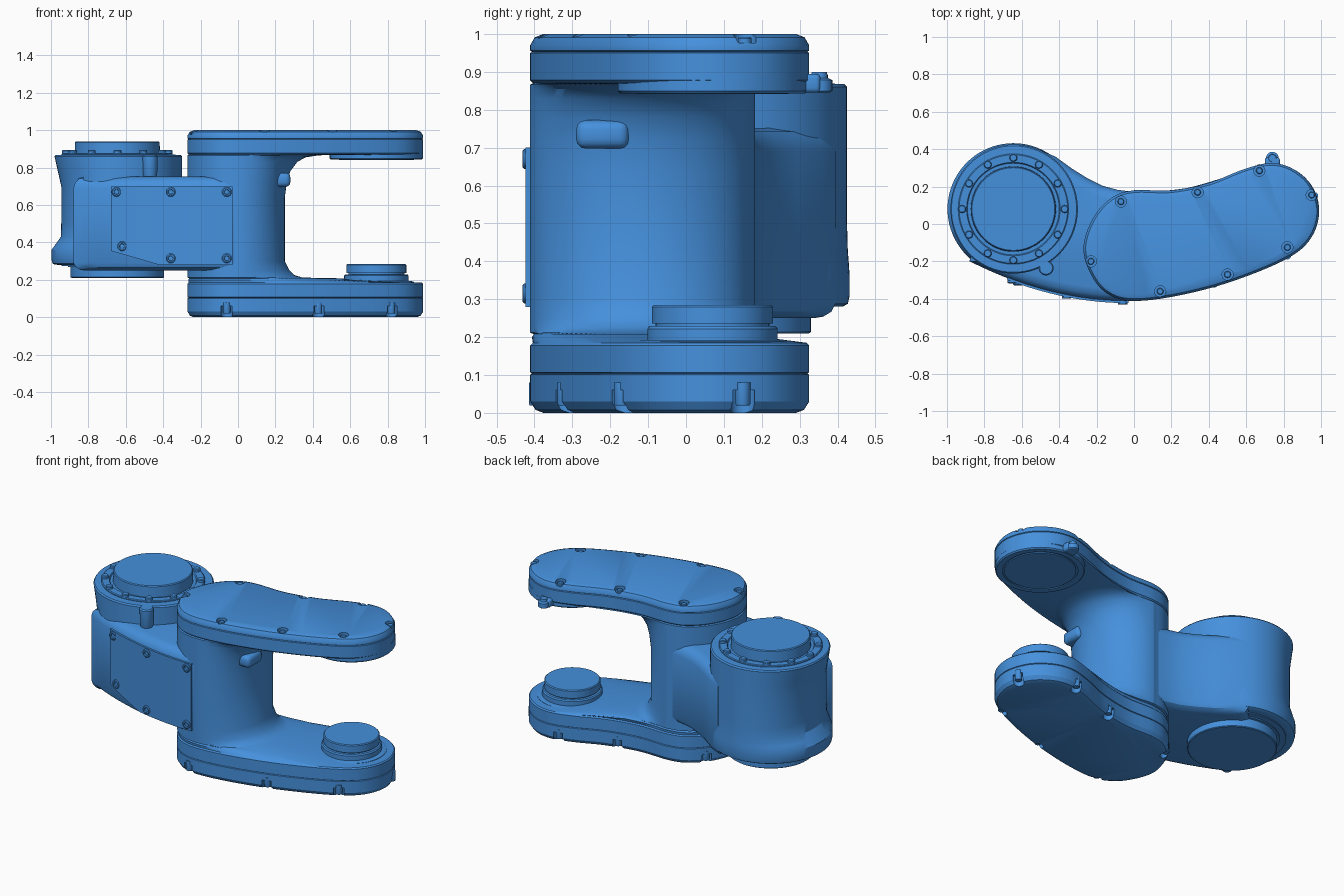
import bpy, bmesh, math
from mathutils import Vector

if "Cube" in bpy.data.objects:
    bpy.data.objects.remove(bpy.data.objects["Cube"])

blue = bpy.data.materials.new("blue_paint")
blue.diffuse_color = (0.06, 0.28, 0.72, 1)
blue.use_nodes = True
blue.node_tree.nodes["Principled BSDF"].inputs["Base Color"].default_value = blue.diffuse_color


def finish(name, bm):
    bmesh.ops.recalc_face_normals(bm, faces=bm.faces)
    me = bpy.data.meshes.new(name)
    bm.to_mesh(me)
    bm.free()
    ob = bpy.data.objects.new(name, me)
    bpy.context.collection.objects.link(ob)
    me.materials.append(blue)
    return ob


def smooth(ob, angle=32):
    bpy.ops.object.select_all(action='DESELECT')
    ob.select_set(True)
    bpy.context.view_layer.objects.active = ob
    bpy.ops.object.shade_smooth_by_angle(angle=math.radians(angle))
    return ob


def spline(pts, sub):
    """Closed Catmull-Rom curve through 2D points."""
    out, n = [], len(pts)
    for i in range(n):
        a, b, c, d = (Vector(pts[(i + k) % n]) for k in (-1, 0, 1, 2))
        for j in range(sub):
            t = j / sub
            out.append(0.5 * (2 * b + (c - a) * t + (2 * a - 5 * b + 4 * c - d) * t * t
                              + (3 * b - a - 3 * c + d) * t ** 3))
    return out


def inset(pts, d):
    """Move a counter-clockwise outline inwards."""
    n, out = len(pts), []
    for i in range(n):
        e = (pts[(i + 1) % n] - pts[i - 1]).normalized()
        out.append(pts[i] + Vector((-e.y, e.x)) * d)
    return out


def loft(name, rings):
    """Skin a list of closed 3D rings and cap both ends."""
    bm = bmesh.new()
    vs = [[bm.verts.new(p) for p in r] for r in rings]
    n = len(rings[0])
    for a, b in zip(vs, vs[1:]):
        for i in range(n):
            k = (i + 1) % n
            bm.faces.new((a[i], a[k], b[k], b[i]))
    bm.faces.new(vs[0][::-1])
    bm.faces.new(vs[-1])
    return finish(name, bm)


def lathe(name, x, y, prof, n=64, shape=lambda a, z: 0):
    rings = [[(x + (r + shape(a, z)) * math.cos(a), y + (r + shape(a, z)) * math.sin(a), z)
              for a in (2 * math.pi * i / n for i in range(n))] for r, z in prof]
    return smooth(loft(name, rings))


def rounded_box(name, loc, size, bevel):
    bm = bmesh.new()
    bmesh.ops.create_cube(bm, size=1)
    for v in bm.verts:
        v.co = Vector([v.co[i] * size[i] + loc[i] for i in range(3)])
    bmesh.ops.bevel(bm, geom=bm.edges[:], offset=bevel, segments=3, profile=0.5, affect='EDGES')
    return smooth(finish(name, bm))


# Fork: kidney plan at both ends, shrinking to an oval pillar in the middle
SUB = 8
kidney = spline([(-.27, -.12), (-.24, -.25), (-.16, -.36), (-.03, -.41), (.2, -.39), (.5, -.315),
                 (.8, -.195), (.94, -.085), (.99, .065), (.945, .21), (.84, .3), (.72, .325),
                 (.58, .29), (.4, .22), (.2, .18), (0, .18), (-.12, .14), (-.22, .03)], SUB)
pillar = []
for i, p in enumerate(kidney):
    if p.x <= 0:
        pillar.append(p.copy())
    else:
        u = min(p.x / .99, 1)
        side = -1 if i < 8 * SUB else 1
        pillar.append(Vector((.25 * u, -.115 + side * .297 * math.sqrt(1 - u * u))))

# height, amount of kidney, inset
levels = [(0, 1, .035), (.008, 1, .014), (.03, 1, 0), (.101, 1, 0), (.104, 1, .005), (.107, 1, 0),
          (.178, 1, 0), (.185, 1, .007), (.2, .5, .005), (.208, .42, .01), (.212, .13, 0),
          (.225, .07, 0), (.25, .035, 0), (.3, 0, 0), (.64, 0, 0), (.72, .015, 0), (.78, .04, 0),
          (.83, .09, 0), (.855, .15, 0), (.866, .25, 0), (.87, 1, .008), (.878, 1, 0), (.95, 1, 0),
          (.953, 1, .005), (.956, 1, 0), (.97, 1, 0), (.991, 1, .012), (1, 1, .035)]
rings = []
for z, t, d in levels:
    ring = inset([a.lerp(b, t) for a, b in zip(pillar, kidney)], d)
    rings.append([(p.x, p.y, z) for p in ring])
fork = loft("fork_body", rings)

# Screw pockets cut into both covers
top_screws = [(-.07, .12), (.34, .17), (.67, .285), (.95, .155), (.82, -.125), (.5, -.27),
              (.14, -.36), (-.23, -.2)]
low_screws = [(-.06, -.395), (.43, -.32), (.82, -.17), (.965, .15), (.67, .3), (.34, .185), (-.18, .06)]
bm = bmesh.new()
for pts, z0, z1, r in ((top_screws, .976, 1.05, .03), (low_screws, -.05, .06, .032)):
    for x, y in pts:
        v = bmesh.ops.create_cone(bm, cap_ends=True, segments=16, radius1=r, radius2=r,
                                  depth=z1 - z0)["verts"]
        bmesh.ops.translate(bm, verts=v, vec=(x, y, (z0 + z1) / 2))
cutter = finish("screw_pocket_cutter", bm)
cutter.hide_render = True
bpy.context.view_layer.objects.active = fork
mod = fork.modifiers.new("pockets", 'BOOLEAN')
mod.object, mod.operation, mod.solver = cutter, 'DIFFERENCE', 'EXACT'
bpy.ops.object.modifier_apply(modifier=mod.name)
bpy.data.objects.remove(cutter)
smooth(fork)
for x, y in top_screws:
    lathe("top_screw", x, y, [(.018, .96), (.018, .988), (.014, .992)], 12)
for x, y in low_screws:
    lathe("bottom_screw", x, y, [(.018, .02), (.02, .025), (.02, .08)], 12)


# Link body between pillar and joint housing
def front_y(x):
    return -.414 + .298 * (x + .03) ** 2


outline = [Vector((x, front_y(x))) for x in [-.88 + .06 * i for i in range(15)]]
outline += [Vector(p) for p in ((.08, -.39), (.12, -.1), (.08, .16), (0, .172), (-.09, .183), (-.17, .205),
                                (-.25, .245), (-.33, .295), (-.42, .36), (-.5, .395), (-.6, .3), (-.8, .1))]
link = [(.25, .06), (.254, .035), (.267, .012), (.29, 0), (.69, 0), (.72, .01), (.742, .03), (.752, .065)]
smooth(loft("link_body", [[(p.x, p.y, z) for p in inset(outline, d)] for z, d in link]))

# Access panel following the curved front, with a cut lower corner
cols = []
for i in range(21):
    x = -.68 + .65 * i / 20
    low = max(.28, .355 - (x + .68) * .29)
    y = front_y(x)
    cols.append([(x, y - .009, low), (x, y - .009, .70), (x, y + .03, .70), (x, y + .03, low)])
smooth(loft("access_panel", cols))
for x, z in ((-.65, .67), (-.36, .67), (-.06, .67), (-.06, .315), (-.36, .315), (-.62, .38)):
    y = front_y(x)
    bolt = [[(x + r * math.cos(a), y + dy, z + r * math.sin(a))
             for a in (math.tau * k / 16 for k in range(16))]
            for r, dy in ((.026, .02), (.026, -.014), (.021, -.018), (.014, -.018), (.012, -.01))]
    smooth(loft("panel_bolt", bolt))

# Joint housing with a flattened outer side
CX, CY = -.645, .08


def dent(a, z):
    w = max(0, min(1, (z - .36) / .07, (.9 - z) / .2))
    return -.045 * w * max(0, -math.cos(a)) ** 2


lathe("joint_housing", CX, CY, [(.3, .28), (.335, .281), (.347, .288), (.352, .31), (.352, .36),
      (.35, .39), (.347, .43), (.345, .5), (.345, .7), (.345, .77), (.345, .82), (.345, .86),
      (.338, .868), (.3, .869)], 80, dent)
lathe("top_flange", CX, CY, [(.295, .85), (.295, .874), (.29, .878), (.25, .878), (.245, .87),
      (.228, .87), (.226, .935), (.221, .94)])
lathe("bottom_hub", CX, CY, [(.245, .21), (.25, .214), (.25, .268), (.265, .268), (.265, .275),
      (.3, .275), (.3, .3)])
for k in range(12):
    a = math.tau * k / 12
    lathe("flange_bolt", CX + .274 * math.cos(a), CY + .274 * math.sin(a),
          [(.021, .86), (.021, .89), (.017, .895)], 12)
lathe("flange_lug", -.47, -.235, [(.03, .74), (.038, .76), (.04, .86), (.034, .868)], 24)

# Wrist pads at the fork tips
lathe("lower_pad", .74, .07, [(.172, .16), (.172, .222), (.166, .229), (.15, .229), (.15, .236),
      (.16, .236), (.16, .28), (.155, .285)])
lathe("lower_pad_rim", .74, .07, [(.2, .17), (.2, .189), (.19, .193), (.16, .193)])
lathe("upper_pad", .74, .07, [(.19, .842), (.2, .842), (.2, .848), (.21, .848), (.21, .843),
      (.243, .843), (.25, .85), (.25, .9)])

# Small lug on the upper tip and clip on the pillar
lathe("tip_lug", .74, .352, [(.028, .846), (.034, .85), (.034, .878), (.022, .884), (.02, .9)], 24)
rounded_box("tip_lug_base", (.74, .325, .87), (.08, .06, .05), .012)
rounded_box("pillar_clip", (.235, -.22, .735), (.09, .14, .075), .025)
